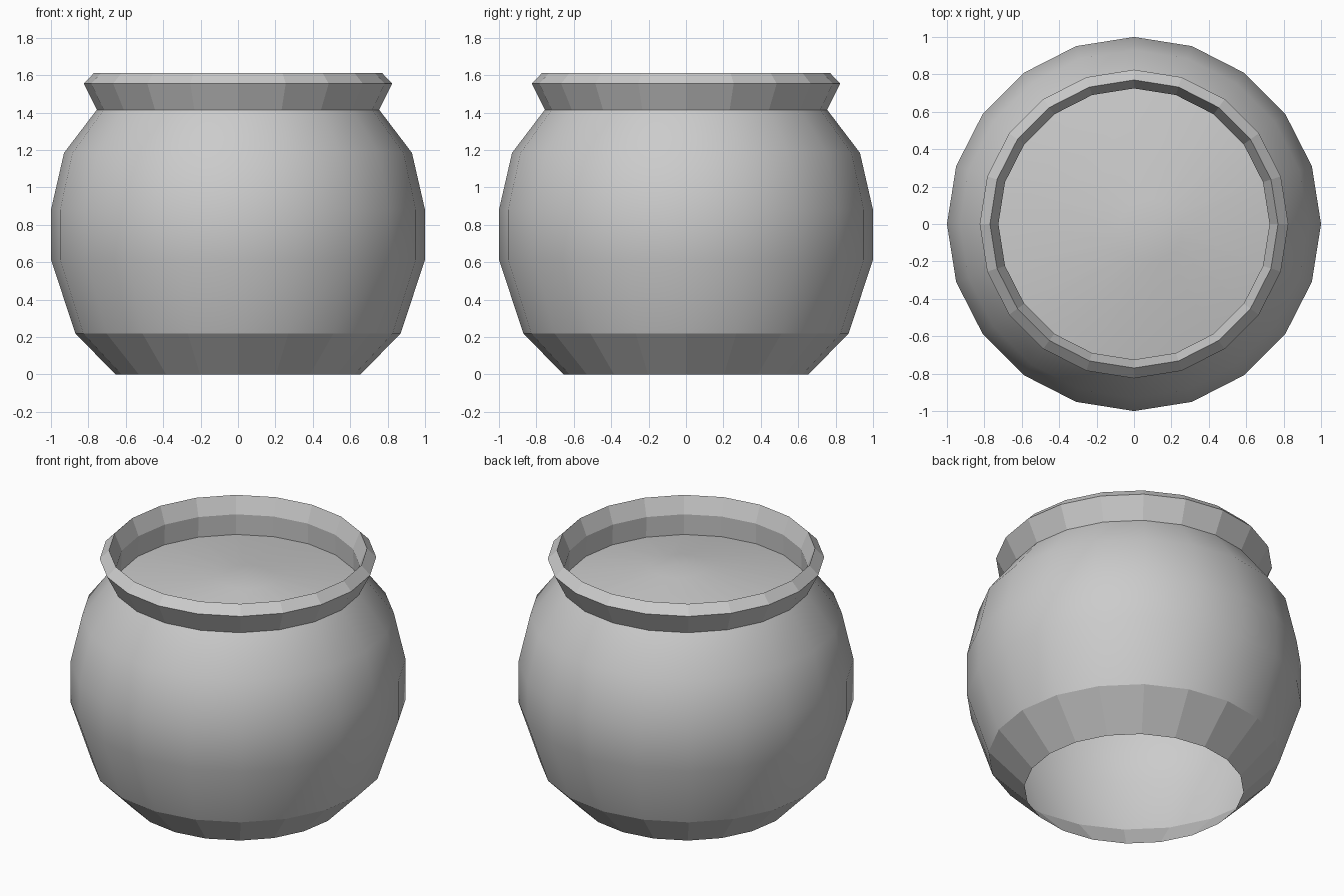
import bpy, bmesh, math

if "Cube" in bpy.data.objects:
    bpy.data.objects.remove(bpy.data.objects["Cube"])

SIDES = 20


def lathe(name, rings, smooth_bands=(), apex=None):
    """Join rings of (radius, z, centre x, centre y); chosen bands are smooth."""
    bm = bmesh.new()
    loops = []
    for r, z, cx, cy in rings:
        loops.append([bm.verts.new((cx + r * math.cos(2 * math.pi * i / SIDES),
                                    cy + r * math.sin(2 * math.pi * i / SIDES), z))
                      for i in range(SIDES)])
    for b, (lo, hi) in enumerate(zip(loops, loops[1:])):
        for i in range(SIDES):
            j = (i + 1) % SIDES
            face = bm.faces.new((lo[i], lo[j], hi[j], hi[i]))
            face.smooth = b in smooth_bands
    if apex:
        tip = bm.verts.new(apex)
        for i in range(SIDES):
            face = bm.faces.new((loops[-1][i], loops[-1][(i + 1) % SIDES], tip))
            face.smooth = True
    # keep a crisp edge wherever flat facets meet the smooth surface
    for edge in bm.edges:
        if len({f.smooth for f in edge.link_faces}) > 1:
            edge.smooth = False
    mesh = bpy.data.meshes.new(name)
    bm.to_mesh(mesh)
    bm.free()
    obj = bpy.data.objects.new(name, mesh)
    bpy.context.collection.objects.link(obj)
    return obj


# Pot shell: open base, smooth belly, faceted foot and flared lip
profile = [(0.655, 0), (0.87, 0.22), (1.0, 0.615), (1.0, 0.88), (0.93, 1.185),
           (0.755, 1.415), (0.825, 1.555), (0.77, 1.612), (0.725, 1.505), (0.73, 1.37)]
lathe("pot_shell", [(r, z, 0, 0) for r, z in profile], smooth_bands=(1, 2, 3, 4))

# Contents: shallow mound filling the mouth, peak slightly off centre
lathe("pot_contents", [(0.73, 1.37, 0, 0), (0.17, 1.465, 0.085, -0.035)],
      smooth_bands=(0,), apex=(0.085, -0.035, 1.475))
